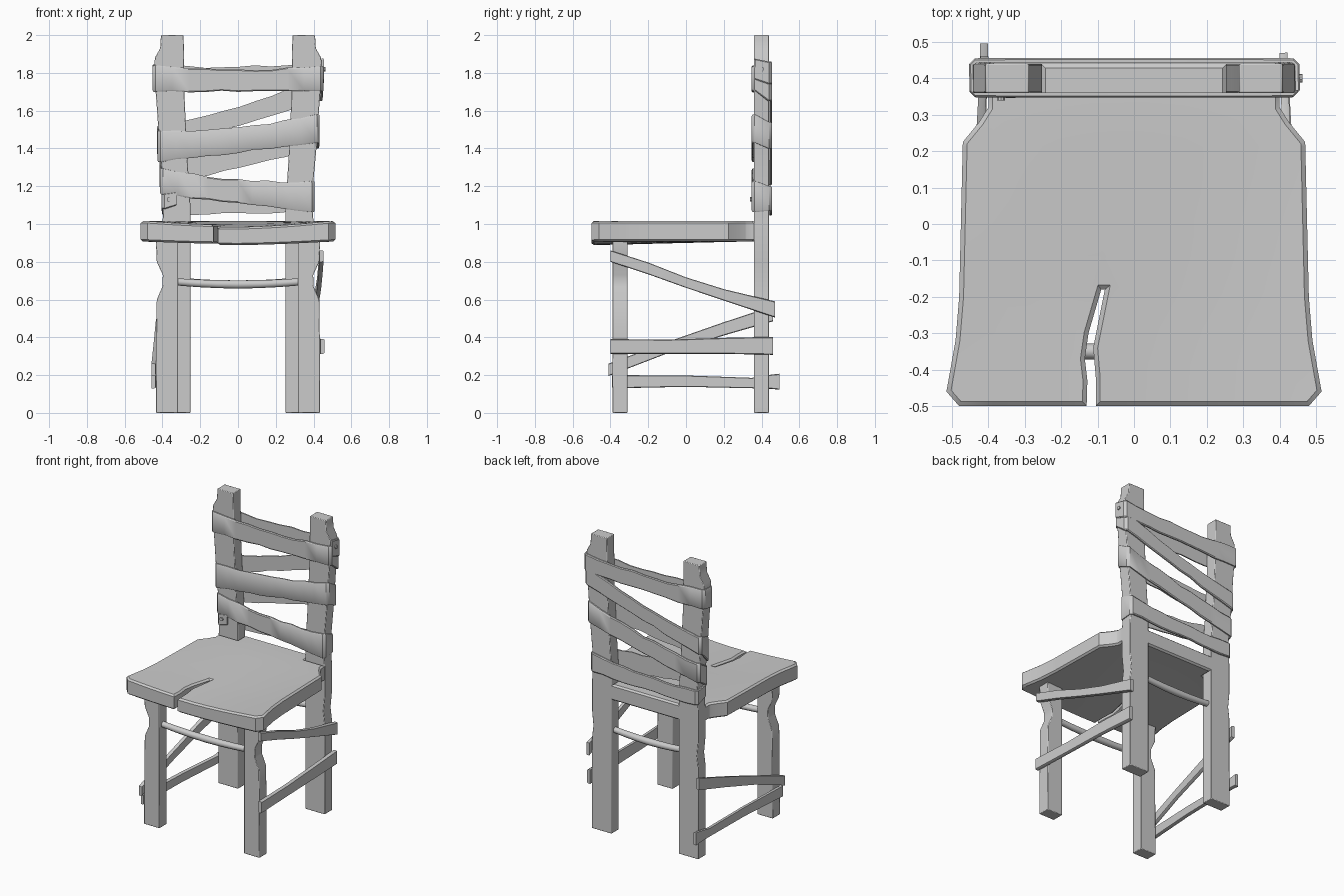
import bpy, bmesh, math, random
from mathutils import Vector

if "Cube" in bpy.data.objects:
    bpy.data.objects.remove(bpy.data.objects["Cube"])

random.seed(4)


def finish(name, bm, bevel=0.0):
    bmesh.ops.recalc_face_normals(bm, faces=bm.faces[:])
    me = bpy.data.meshes.new(name)
    bm.to_mesh(me)
    bm.free()
    ob = bpy.data.objects.new(name, me)
    bpy.context.collection.objects.link(ob)
    if bevel:
        m = ob.modifiers.new("bevel", 'BEVEL')
        m.width, m.segments, m.limit_method = bevel, 2, 'ANGLE'
        m.angle_limit = math.radians(50)
    bpy.ops.object.select_all(action='DESELECT')
    ob.select_set(True)
    bpy.context.view_layer.objects.active = ob
    bpy.ops.object.shade_smooth_by_angle(angle=math.radians(35))
    return ob


def post(name, side, outer, inner, y0, y1):
    """Carved plank: (x, z) outline extruded along y, mirrored by side."""
    bm = bmesh.new()
    pts = outer + inner[::-1]
    face = bm.faces.new([bm.verts.new((side * x, y0, z)) for x, z in pts])
    ext = bmesh.ops.extrude_face_region(bm, geom=[face])["geom"]
    bmesh.ops.translate(bm, vec=(0, y1 - y0, 0),
                        verts=[v for v in ext if isinstance(v, bmesh.types.BMVert)])
    finish(name, bm, 0.004)


def ribbon(name, path, thick):
    """Upright strip following (x, y, z, width) points."""
    bm = bmesh.new()
    P = [Vector(p[:3]) for p in path]
    rings = []
    for i, p in enumerate(P):
        a = (p - P[max(i - 1, 0)]).xy
        b = (P[min(i + 1, len(P) - 1)] - p).xy
        a = a.normalized() if a.length else b.normalized()
        b = b.normalized() if b.length else a
        t = (a + b).normalized()
        n = Vector((t.y, -t.x, 0)) * thick / 2
        h = path[i][3] / 2
        rings.append([bm.verts.new(p + n * s + Vector((0, 0, k * h)))
                      for s, k in ((1, .9), (1, -.9), (.3, -1), (-1, -1), (-1, 1), (.3, 1))])
    for r, q in zip(rings, rings[1:]):
        for j in range(6):
            k = (j + 1) % 6
            bm.faces.new((r[j], r[k], q[k], q[j]))
    bm.faces.new(rings[0])
    bm.faces.new(rings[-1][::-1])
    finish(name, bm)


# Seat: notched plank with a split at the front and a dished top
side = [(.515, -.46), (.49, -.32), (.48, -.2), (.47, .225), (.425, .28),
        (.40, .32), (.40, .36), (.255, .36), (.255, .44)]
outline = [(-.105, -.5), (.48, -.5)] + side + [(-x, y) for x, y in side[::-1]] + [
    (-.48, -.5), (-.13, -.5), (-.128, -.43), (-.135, -.37), (-.125, -.3),
    (-.09, -.18), (-.08, -.18), (-.112, -.34), (-.105, -.42)]
bm = bmesh.new()
top = bm.faces.new([bm.verts.new((x, y, 1.015)) for x, y in outline])
ext = bmesh.ops.extrude_face_region(bm, geom=[top], use_keep_orig=True)["geom"]
low = [v for v in ext if isinstance(v, bmesh.types.BMVert)]
bmesh.ops.translate(bm, vec=(0, 0, -.108), verts=low)
bmesh.ops.recalc_face_normals(bm, faces=bm.faces[:])
for f in [f for f in bm.faces if abs(f.normal.z) > .9]:
    rim, s = list(f.verts), math.copysign(1, f.normal.z)
    bmesh.ops.inset_individual(bm, faces=[f], thickness=.012, use_even_offset=True)
    for v in rim:
        if v not in f.verts:
            v.co.z -= s * .01
for axis in (0, 1):
    for k in range(-4, 5):
        d = [0, 0, 0]
        d[axis] = 1
        bmesh.ops.bisect_plane(bm, geom=bm.verts[:] + bm.edges[:] + bm.faces[:],
                               plane_co=[c * (k * .1 + .013) for c in d], plane_no=d)
for v in bm.verts:
    x, y, z = v.co
    f = min(max((.3 - y) / .5, 0), 1)
    dip = .02 * max(0, 1 - (x / .47) ** 2) * f
    if x > -.118 and y < -.18:
        dip += .012 * (1 - max(x, 0) / .52) * (-.18 - y) / .32
    v.co.z -= dip * (1 if z > .96 else .6)
finish("seat", bm)

# Legs and back posts
for s, tag in ((-1, "left"), (1, "right")):
    post("front_leg_" + tag, s,
         [(.435, 0), (.433, .4), (.43, .6), (.40, .67), (.398, .73), (.43, .80), (.435, .92)],
         [(.318, 0), (.318, .92)], -.39, -.31)
    post("back_post_" + tag, s,
         [(.40, 0), (.40, .62), (.39, .7), (.40, .8), (.40, 1.0), (.392, 1.15), (.415, 1.4),
          (.432, 1.65), (.445, 1.8), (.44, 1.88), (.412, 1.93), (.408, 2.0)],
         [(.252, 0), (.252, 1.1), (.268, 1.35), (.282, 1.65), (.288, 2.0)], .36, .44)

# Round rungs between the legs
for name, y, half in (("front_rung", -.35, .33), ("back_rung", .40, .27)):
    cu = bpy.data.curves.new(name, 'CURVE')
    cu.dimensions, cu.bevel_depth, cu.bevel_resolution = '3D', .022, 3
    cu.use_fill_caps = True
    sp = cu.splines.new('POLY')
    sp.points.add(6)
    for i, p in enumerate(sp.points):
        t = i / 3 - 1
        p.co = (t * half, y, .68 + .014 * t * t, 1)
        p.radius = 1.05 - .15 * abs(t)
    bpy.context.collection.objects.link(bpy.data.objects.new(name, cu))

# Torn band wound around both back posts: (x side, y side, z, width) per corner
turns = [(1, -1, 1.82, .11), (1, 1, 1.80, .12), (-1, 1, 1.78, .13), (-1, -1, 1.77, .14),
         (1, -1, 1.77, .13), (1, 1, 1.71, .12), (-1, 1, 1.46, .12), (-1, -1, 1.41, .165),
         (1, -1, 1.505, .15), (1, 1, 1.47, .14), (-1, 1, 1.27, .13), (-1, -1, 1.225, .135),
         (1, -1, 1.145, .165), (1, 1, 1.135, .13), (-1, 1, 1.10, .1), (-1, -1, 1.12, .08)]
path = []
for i, (sx, sy, z, w) in enumerate(turns):
    hx = .397 + (z - 1.1) * .073
    y = .354 if sy < 0 else .449
    flat = (sx * (hx - .012), y, z, w)
    edge = (sx * hx, y - sy * .012, z, w)
    path += [edge, flat] if i % 2 else [flat, edge]
    if i % 2 and i + 1 < len(turns):
        nx, _, nz, nw = turns[i + 1]
        hn = .397 + (nz - 1.1) * .073 - .012
        for k in range(1, 10):
            t = k / 10
            bulge = 4 * t * (1 - t)
            path.append((flat[0] + (nx * hn - flat[0]) * t, y,
                         z + (nz - z) * t - .012 * bulge + random.uniform(-.004, .004),
                         (w + (nw - w) * t) * (1 - .14 * bulge) + random.uniform(-.008, .008)))
path.append((-.325, .352, 1.135, .07))
ribbon("back_band", path[1:], .013)

# Side braces nailed outside the legs
braces = {
    "right_upper_brace": [(.442, -.40, .83, .06), (.437, -.2, .765, .062), (.43, 0, .69, .055),
                          (.42, .2, .625, .06), (.41, .47, .548, .085)],
    "right_lower_brace": [(.447, -.40, .352, .078), (.435, -.1, .35, .075),
                          (.425, .2, .355, .085), (.41, .46, .355, .095)],
    "left_upper_brace": [(-.447, -.41, .228, .065), (-.435, -.1, .345, .06),
                         (-.425, .2, .445, .07), (-.41, .46, .525, .08)],
    "left_lower_brace": [(-.447, -.39, .165, .07), (-.43, 0, .168, .06),
                         (-.415, .35, .158, .055), (-.412, .45, .165, .075),
                         (-.412, .495, .165, .085)],
}
for name, pts in braces.items():
    ribbon(name, pts, .022)

# Nail heads
for name, loc, rot in (("band_nail", (-.365, .345, 1.13), (math.pi / 2, 0, 0)),
                       ("side_nail", (.457, .40, 1.82), (0, math.pi / 2, 0))):
    bpy.ops.mesh.primitive_cylinder_add(vertices=10, radius=.012, depth=.012,
                                        location=loc, rotation=rot)
    bpy.context.object.name = name
